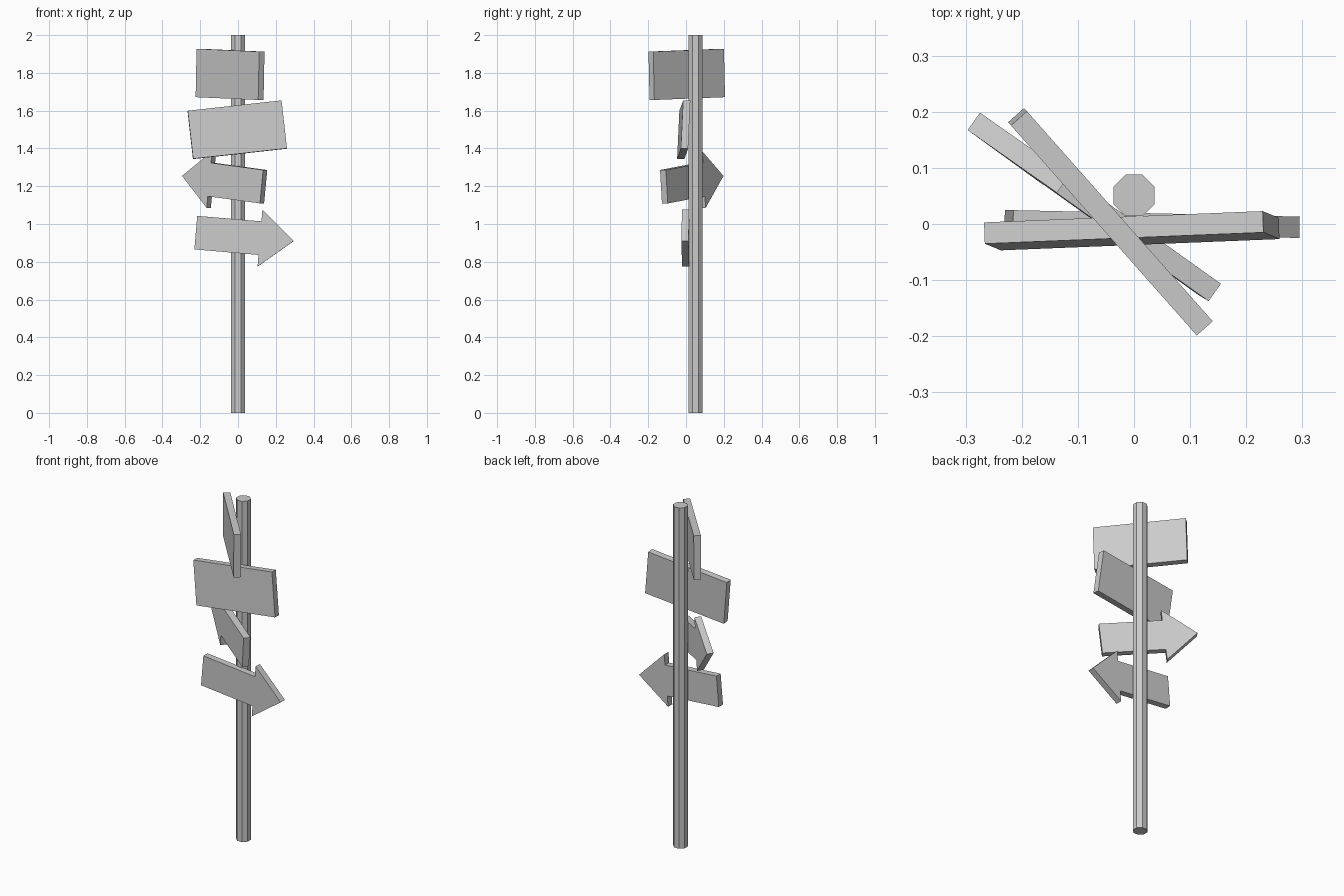
import bpy, bmesh
from math import radians, pi
from mathutils import Matrix

if "Cube" in bpy.data.objects:
    bpy.data.objects.remove(bpy.data.objects["Cube"])

THICK = 0.038
BOARD = [(-0.25, -0.128), (0.25, -0.128), (0.25, 0.128), (-0.25, 0.128)]
ARROW = [(-0.26, -0.089), (0.081, -0.089), (0.081, -0.151), (0.26, 0),
         (0.081, 0.151), (0.081, 0.089), (-0.26, 0.089)]


def sign(name, profile, loc, yaw, tilt, pitch=0, flip=False):
    """Extrude an x-z outline to a plank; tilt raises its +x end, yaw turns it about z."""
    pts = [(-x, z) for x, z in reversed(profile)] if flip else profile
    bm = bmesh.new()
    face = bm.faces.new([bm.verts.new((x, -THICK / 2, z)) for x, z in pts])
    ext = bmesh.ops.extrude_face_region(bm, geom=[face], use_keep_orig=True)
    moved = [v for v in ext["geom"] if isinstance(v, bmesh.types.BMVert)]
    bmesh.ops.translate(bm, vec=(0, THICK, 0), verts=moved)
    bmesh.ops.recalc_face_normals(bm, faces=bm.faces)
    me = bpy.data.meshes.new(name)
    bm.to_mesh(me)
    bm.free()
    ob = bpy.data.objects.new(name, me)
    bpy.context.collection.objects.link(ob)
    ob.matrix_world = (Matrix.Translation(loc)
                       @ Matrix.Rotation(radians(yaw), 4, 'Z')
                       @ Matrix.Rotation(radians(pitch), 4, 'X')
                       @ Matrix.Rotation(radians(-tilt), 4, 'Y'))
    return ob


# Octagonal pole behind the signs
bpy.ops.mesh.primitive_cylinder_add(vertices=8, radius=0.04, depth=2,
                                    location=(0, 0.051, 1), rotation=(0, 0, pi / 8))
bpy.context.object.name = "pole"

# Plain boards
sign("top_board", BOARD, (-0.042, 0.004, 1.792), -48.5, -1.7)
sign("upper_board", BOARD, (-0.004, -0.012, 1.499), 2, 6.3, -2.9)

# Arrow boards
sign("left_arrow", ARROW, (-0.075, 0.033, 1.226), -35.4, -6.3, -0.5, flip=True)
sign("right_arrow", ARROW, (0.036, 0, 0.932), -1.3, -4.9)
